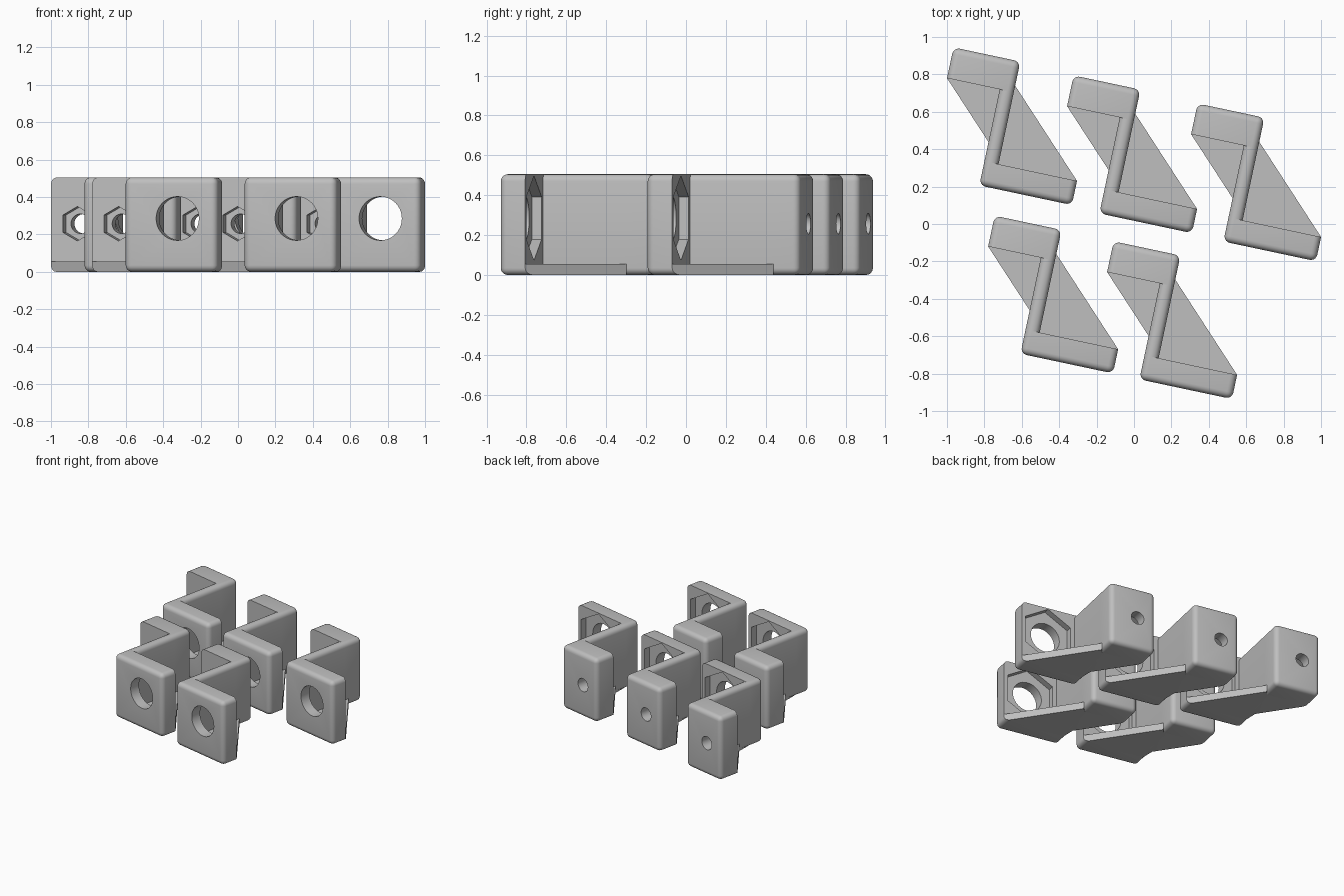
import bpy, bmesh, math
from mathutils import Matrix

if "Cube" in bpy.data.objects:
    bpy.data.objects.remove(bpy.data.objects["Cube"])

H, R = 0.505, 0.035            # bracket height, edge rounding
U0, U1, U2, U3 = -1.14, -0.852, -0.775, -0.346   # across the bracket
V0, V1, V2, V3 = 0.03, 0.162, 0.555, 0.723       # along the bracket

grey = bpy.data.materials.new("light grey")
grey.diffuse_color = (0.52, 0.52, 0.52, 1)
grey.use_nodes = True
grey.node_tree.nodes["Principled BSDF"].inputs["Base Color"].default_value = grey.diffuse_color


def to_object(bm, name):
    bmesh.ops.recalc_face_normals(bm, faces=bm.faces)
    mesh = bpy.data.meshes.new(name)
    bm.to_mesh(mesh)
    bm.free()
    ob = bpy.data.objects.new(name, mesh)
    bpy.context.collection.objects.link(ob)
    return ob


def rounded_box(name, u, v, keep_sharp):
    """Box with rounded edges, except the edges lying in a keep_sharp plane (v)."""
    bm = bmesh.new()
    bmesh.ops.create_cube(bm, size=1)
    for p in bm.verts:
        p.co = (u[0] if p.co.x < 0 else u[1],
                v[0] if p.co.y < 0 else v[1],
                0 if p.co.z < 0 else H)
    edges = [e for e in bm.edges if not any(
        all(abs(p.co.y - s) < 1e-4 for p in e.verts) for s in keep_sharp)]
    bmesh.ops.bevel(bm, geom=edges, offset=R, segments=5, profile=0.5,
                    affect='EDGES', clamp_overlap=False)
    return to_object(bm, name)


def prism(name, points, depth):
    bm = bmesh.new()
    face = bm.faces.new([bm.verts.new(p) for p in points])
    new = bmesh.ops.extrude_face_region(bm, geom=[face])["geom"]
    bmesh.ops.translate(bm, vec=depth, verts=[
        g for g in new if isinstance(g, bmesh.types.BMVert)])
    return to_object(bm, name)


def bore(u, z, radius, v, sides):
    """Cutter running along v, with a corner pointing straight up."""
    ring = [(u + radius * math.sin(2 * math.pi * i / sides), v[0],
             z + radius * math.cos(2 * math.pi * i / sides)) for i in range(sides)]
    return prism("cutter", ring, (0, v[1] - v[0], 0))


def boolean(ob, cutter, operation='DIFFERENCE'):
    mod = ob.modifiers.new("cut", 'BOOLEAN')
    mod.object, mod.operation, mod.solver = cutter, operation, 'EXACT'
    bpy.context.view_layer.update()
    ev = ob.evaluated_get(bpy.context.evaluated_depsgraph_get())
    mesh = bpy.data.meshes.new_from_object(ev)
    ob.modifiers.clear()
    ob.data = mesh
    bpy.data.objects.remove(cutter)


# Front flange: large hole with a large hexagonal pocket behind it
front = rounded_box("front_flange", (U1, U3), (V0, V1), [V1])
boolean(front, bore(-0.562, 0.285, 0.117, (V0 - 0.1, V1 + 0.1), 40))
boolean(front, bore(-0.56, 0.285, 0.212, (V1 - 0.05, V1 + 0.1), 6))

# Back flange: small bolt hole with a nut pocket in front of it
back = rounded_box("back_flange", (U0, U2), (V2, V3), [V2])
boolean(back, bore(-0.996, 0.257, 0.052, (V2 - 0.1, V3 + 0.1), 32))
boolean(back, bore(-0.996, 0.257, 0.092, (V2 - 0.1, V2 + 0.08), 6))

# Web joining the two flanges
web = rounded_box("web", (U1, U2), (V1, V2), [V1, V2])

# Thin bracing plate at the base, trimmed by the rounded outer sides
outline = [(U3, V1), (U2, V1 + U3 - U2), (U2 - 0.02, V2), (U0, V2),
           (U1, V2 - U1 + U0), (U1 + 0.02, V1)]
plate = prism("base_plate", [(u, v, 0) for u, v in outline], (0, 0, 0.055))
trim = rounded_box("trim", (U0, U3), (V0 - 0.3, V3 + 0.3), [V0 - 0.3, V3 + 0.3])
boolean(plate, trim, 'INTERSECT')

# Join the parts into one bracket, turned on the bed
bm = bmesh.new()
for part in (front, back, web, plate):
    bm.from_mesh(part.data)
    bpy.data.objects.remove(part)
bmesh.ops.transform(bm, matrix=Matrix.Rotation(math.radians(-12), 4, 'Z'), verts=bm.verts)
bracket = bpy.data.meshes.new("bracket")
bm.to_mesh(bracket)
bm.free()
bracket.materials.clear()
bracket.materials.append(grey)
for poly in bracket.polygons:
    poly.material_index = 0
bracket.shade_smooth()
bracket.set_sharp_from_angle(angle=math.radians(30))

# Five copies laid out in two rows
for i, (x, y) in enumerate([(0, 0), (0.642, -0.15), (1.305, -0.30),
                            (0.22, -0.90), (0.856, -1.037)]):
    ob = bpy.data.objects.new(f"bracket_{i + 1}", bracket)
    ob.location = (x, y, 0)
    bpy.context.collection.objects.link(ob)
